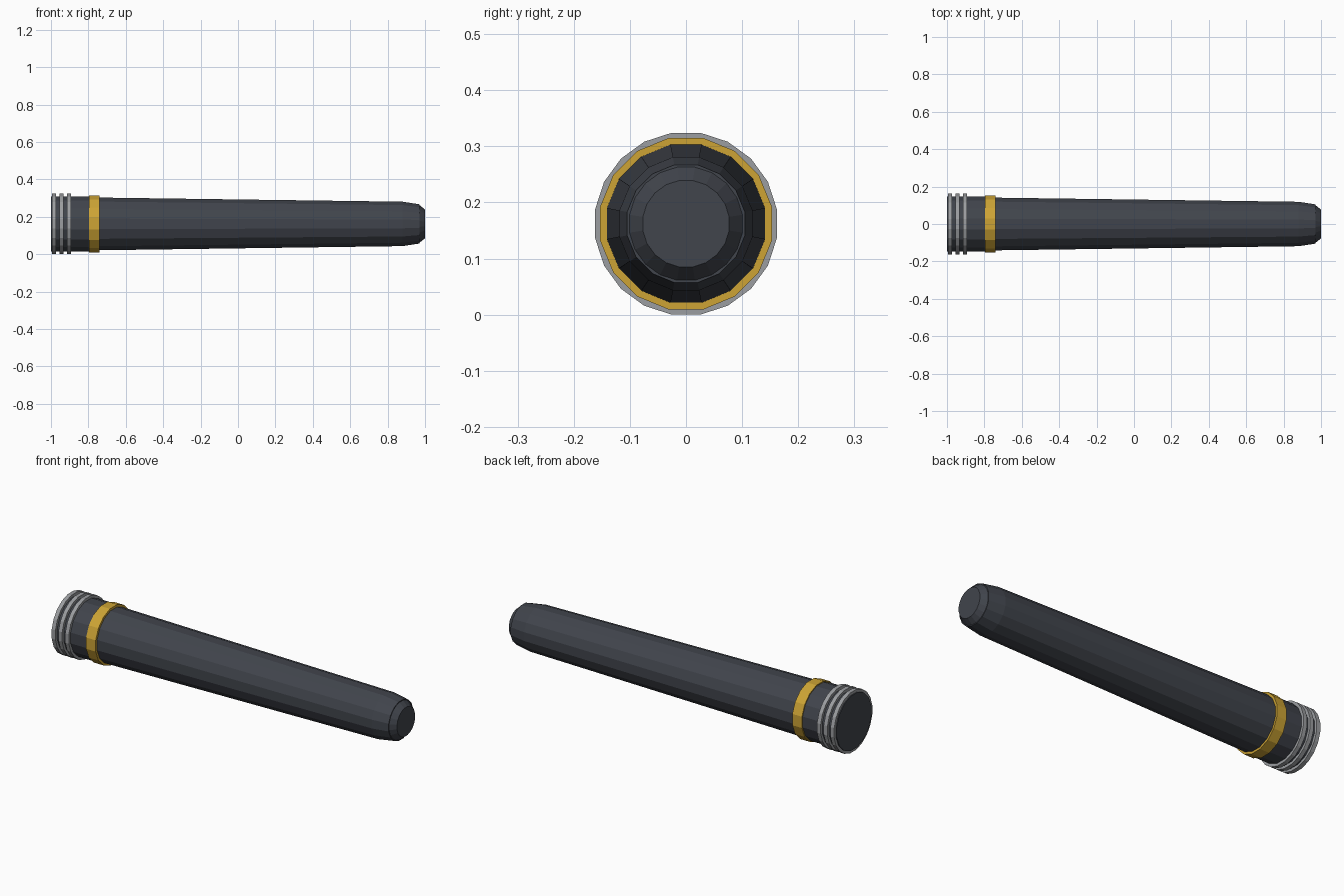
import bpy, bmesh, math

cube = bpy.data.objects.get("Cube")
if cube:
    bpy.data.objects.remove(cube, do_unlink=True)

AXIS_Z = 0.162


def material(name, rgb):
    m = bpy.data.materials.new(name)
    m.use_nodes = True
    m.diffuse_color = (*rgb, 1)
    m.node_tree.nodes["Principled BSDF"].inputs["Base Color"].default_value = (*rgb, 1)
    return m


def turned(name, profile, sides, mat):
    """Solid turned about the x axis from (x, radius) pairs, flat side up."""
    bm = bmesh.new()
    rings = []
    for x, r in profile:
        ring = []
        for i in range(sides):
            a = math.tau * (i + 0.5) / sides
            ring.append(bm.verts.new((x, r * math.cos(a), r * math.sin(a))))
        rings.append(ring)
    for a, b in zip(rings, rings[1:]):
        for i in range(sides):
            j = (i + 1) % sides
            bm.faces.new((a[i], a[j], b[j], b[i]))
    bm.faces.new(rings[0])
    bm.faces.new(rings[-1])
    bmesh.ops.recalc_face_normals(bm, faces=bm.faces[:])
    mesh = bpy.data.meshes.new(name)
    bm.to_mesh(mesh)
    bm.free()
    mesh.materials.append(mat)
    ob = bpy.data.objects.new(name, mesh)
    ob.location.z = AXIS_Z
    bpy.context.collection.objects.link(ob)
    return ob


charcoal = material("charcoal", (0.052, 0.058, 0.072))
gold = material("gold", (0.61, 0.37, 0.035))
silver = material("silver", (0.33, 0.34, 0.355))

# Grip end, long tapering shaft and chamfered tip
turned("grip", [(-1, 0.150), (-0.77, 0.150)], 16, charcoal)
turned("shaft", [(-0.77, 0.144), (0.88, 0.121), (0.97, 0.107)], 16, charcoal)
turned("tip", [(0.965, 0.106), (1, 0.078)], 20, charcoal)

# Gold collar between grip and shaft
turned("collar", [(-0.797, 0.156), (-0.74, 0.156)], 16, gold)

# Three silver rings near the grip end
for i in range(3):
    x = -0.995 + i * 0.04
    turned(f"grip_ring_{i + 1}", [(x, 0.164), (x + 0.022, 0.164)], 20, silver)
